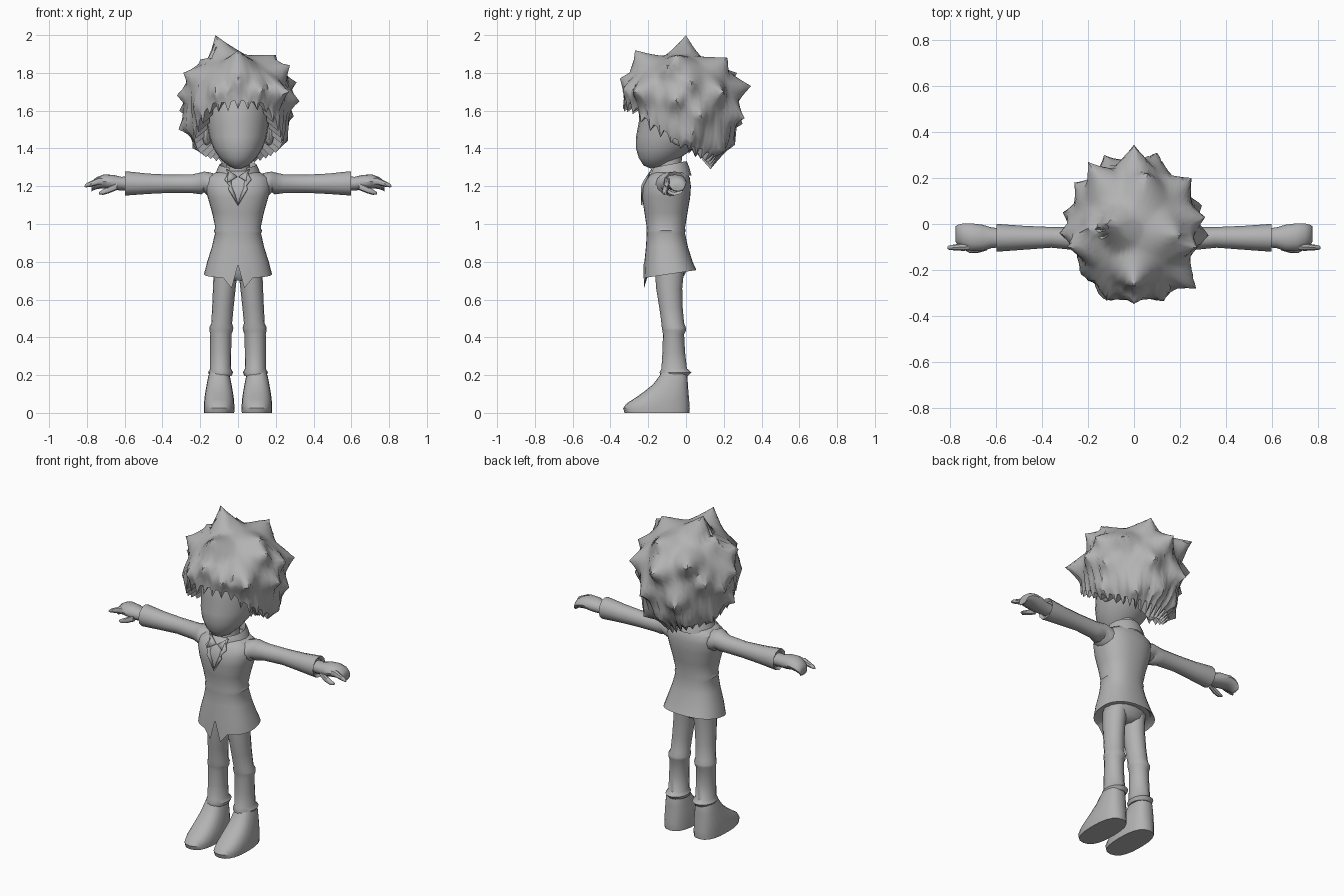
import bpy, bmesh, math
from mathutils import Vector

grey = bpy.data.materials.new("plain_grey")
grey.diffuse_color = (0.45, 0.45, 0.45, 1)


def finish(name, bm, angle=40):
    bmesh.ops.remove_doubles(bm, verts=bm.verts, dist=0.0005)
    bmesh.ops.recalc_face_normals(bm, faces=bm.faces)
    me = bpy.data.meshes.new(name)
    bm.to_mesh(me)
    bm.free()
    me.materials.append(grey)
    ob = bpy.data.objects.new(name, me)
    bpy.context.collection.objects.link(ob)
    bpy.ops.object.select_all(action='DESELECT')
    ob.select_set(True)
    bpy.context.view_layer.objects.active = ob
    bpy.ops.object.shade_smooth_by_angle(angle=math.radians(angle))
    return ob


def skin(bm, rings, caps=(True, True)):
    vs = [[bm.verts.new(p) for p in r] for r in rings]
    n = len(vs[0])
    for a, b in zip(vs, vs[1:]):
        for i in range(n):
            bm.faces.new((a[i], a[(i + 1) % n], b[(i + 1) % n], b[i]))
    for ring, on in ((vs[0], caps[0]), (vs[-1], caps[1])):
        if on:
            bm.faces.new(ring)


def sp(v, e):
    return math.copysign(abs(v) ** e, v)


def ring_z(z, cx, x, y0, y1, n=16, e=1.0):
    """Horizontal ring at height z, half width x, reaching from y0 to y1."""
    return [Vector((cx + x * sp(math.sin(2 * math.pi * i / n), e),
                    (y0 + y1) / 2 - (y1 - y0) / 2 * sp(math.cos(2 * math.pi * i / n), e), z))
            for i in range(n)]


def ring_x(x, cy, cz, ry, rz, n=12):
    return [Vector((x, cy + ry * math.cos(2 * math.pi * i / n),
                    cz + rz * math.sin(2 * math.pi * i / n))) for i in range(n)]


def column(name, rows, cx=0, n=16, e=1.0, lean=0.0):
    bm = bmesh.new()
    skin(bm, [ring_z(z, cx - lean * max(0, z - .4), x, y0, y1, n, e) for z, x, y0, y1 in rows])
    return finish(name, bm)


def limb(name, rows, s, n=12):
    bm = bmesh.new()
    skin(bm, [ring_x(s * r[0], *r[1:], n) for r in rows])
    return finish(name, bm)


# head and neck
column("head", [(1.295, .02, -.19, -.13), (1.31, .055, -.225, -.09), (1.35, .098, -.25, -.03),
                (1.40, .13, -.265, .04), (1.46, .152, -.265, .1), (1.54, .165, -.25, .14),
                (1.64, .17, -.25, .16), (1.74, .14, -.2, .13)], n=24)
column("neck", [(1.18, .075, -.17, -.02), (1.26, .065, -.165, -.03), (1.36, .06, -.16, -.02)])

# jacket with a notched front hem
N = 32
rows = [(.735, .18, -.225, .055), (.80, .163, -.22, .035), (.88, .138, -.212, .01),
        (.95, .122, -.208, -.005), (.965, .127, -.21, -.003), (.98, .12, -.208, -.005),
        (1.06, .137, -.22, .008), (1.14, .16, -.232, .022), (1.20, .175, -.228, .026),
        (1.245, .165, -.205, .02), (1.272, .12, -.18, .005), (1.28, .08, -.165, -.02)]
rings = [ring_z(z, 0, x, y0, y1, N, .85) for z, x, y0, y1 in rows]
for p in rings[0]:
    p.z += .15 * (p.y + .085)
rings[0][0].z = .785
for i in (1, -1):
    rings[0][i].z = .66
    rings[0][i].x *= .75
bm = bmesh.new()
under = [Vector((p.x * .85, -.085 + (p.y + .085) * .85, max(p.z, .72) + .02)) for p in rings[0]]
skin(bm, [under] + rings)
finish("jacket", bm)
column("hips", [(.70, .05, -.14, -.04), (.725, .125, -.16, -.01), (.77, .14, -.17, .01),
                (.85, .11, -.17, -.02)])

# standing collar, open at the front
bm = bmesh.new()
rows = []
for z, r in ((1.24, .098), (1.29, .088), (1.325, .098), (1.295, .112), (1.25, .125)):
    row = []
    for i in range(15):
        a = math.radians(28 + i * 304 / 14)
        drop = -.03 * math.cos(a)
        row.append(bm.verts.new((r * math.sin(a), -.09 - r * .95 * math.cos(a), z + drop * .6 - .01)))
    rows.append(row)
for a, b in zip(rows, rows[1:]):
    for i in range(14):
        bm.faces.new((a[i], a[i + 1], b[i + 1], b[i]))
finish("collar", bm)


def plate(name, pts, thick=.008):
    bm = bmesh.new()
    bm.faces.new([bm.verts.new(p) for p in pts])
    ob = finish(name, bm)
    m = ob.modifiers.new("thickness", 'SOLIDIFY')
    m.thickness = thick
    m.offset = 0


for s, side in ((1, "left"), (-1, "right")):
    # lapel and shirt point
    plate(side + "_lapel", [(0, -.235, 1.10), (s * .05, -.235, 1.185), (s * .045, -.232, 1.205),
                            (s * .07, -.217, 1.235), (s * .05, -.19, 1.275), (s * .03, -.22, 1.2)])
    plate(side + "_shirt_point", [(s * .005, -.205, 1.25), (s * .06, -.18, 1.29),
                                  (s * .055, -.222, 1.22)])
    # trouser leg with knee and ankle folds
    column(side + "_leg", [(.76, .064, -.165, -.01), (.66, .06, -.158, -.02), (.56, .057, -.142, -.018),
                           (.475, .055, -.13, -.01), (.45, .064, -.128, .0), (.435, .062, -.125, .0),
                           (.415, .056, -.122, -.01), (.32, .056, -.125, -.005), (.235, .055, -.13, .005),
                           (.215, .066, -.14, .028), (.195, .058, -.135, .01)], cx=s * .092, lean=s * .075)
    # shoe
    column(side + "_shoe", [(.22, .05, -.125, .0), (.19, .058, -.145, .008), (.15, .066, -.175, .01),
                            (.11, .073, -.225, .013), (.075, .078, -.275, .016), (.05, .08, -.315, .018),
                            (.025, .081, -.333, .02), (.0, .08, -.325, .018)], cx=s * .1, n=20, e=.8)
    # sleeve with shoulder fold and cuff
    limb(side + "_sleeve", [(.10, -.09, 1.195, .08, .065), (.16, -.085, 1.212, .075, .064),
                            (.18, -.08, 1.222, .068, .055), (.195, -.075, 1.215, .062, .058),
                            (.24, -.065, 1.213, .05, .05), (.36, -.058, 1.213, .045, .048),
                            (.48, -.06, 1.213, .052, .054), (.59, -.06, 1.215, .06, .064),
                            (.598, -.06, 1.215, .06, .064), (.585, -.06, 1.215, .045, .048)], s)
    # hand with curled fingers, pointing finger and thumb
    limb(side + "_hand", [(.57, -.06, 1.213, .04, .038), (.62, -.06, 1.214, .045, .036),
                          (.66, -.06, 1.22, .057, .04), (.71, -.057, 1.225, .06, .037),
                          (.745, -.05, 1.218, .052, .032), (.768, -.046, 1.205, .042, .028),
                          (.776, -.044, 1.19, .034, .016), (.772, -.044, 1.18, .03, .008)], s)
    limb(side + "_pointing_finger", [(.69, -.095, 1.225, .016, .02), (.74, -.1, 1.226, .017, .02),
                                     (.78, -.102, 1.212, .013, .015), (.805, -.103, 1.204, .009, .01),
                                     (.812, -.103, 1.2, .004, .004)], s, 8)
    limb(side + "_thumb", [(.64, -.1, 1.2, .015, .02), (.68, -.11, 1.182, .016, .018),
                           (.715, -.112, 1.168, .014, .014), (.735, -.108, 1.163, .006, .006)], s, 8)
    # ear
    bm = bmesh.new()
    bmesh.ops.create_uvsphere(bm, u_segments=12, v_segments=8, radius=1)
    for v in bm.verts:
        v.co = Vector((s * .165 + v.co.x * .025, -.04 + v.co.y * .045, 1.475 + v.co.z * .06))
    finish(side + "_ear", bm)

# hair: a rounded cap whose hem height depends on direction, pulled out into pointed locks
C = Vector((0, -.03, 1.63))
RX, RY, UP, DOWN = .262, .295, .27, .36
HEM = [(0, 1.635), (32, 1.625), (48, 1.55), (62, 1.50), (90, 1.43), (110, 1.39), (140, 1.36), (180, 1.34)]
TIPS = [(-.12, 0, 2.0), (0, -.27, 1.92), (.2, -.05, 1.895), (.275, -.1, 1.84), (.31, .03, 1.75),
        (.325, -.05, 1.65), (.295, .08, 1.57), (.265, .02, 1.44), (.27, -.28, 1.70), (-.2, -.02, 1.87),
        (-.29, -.1, 1.80), (-.325, -.04, 1.68), (-.31, .05, 1.60), (-.315, -.03, 1.50), (-.24, .08, 1.40),
        (-.23, -.22, 1.62), (-.2, .27, 1.80), (0, .345, 1.73), (.25, .2, 1.70), (.1, .31, 1.56),
        (-.13, .3, 1.53), (0, .26, 1.42), (.15, .2, 1.38), (-.14, .2, 1.39), (0, .13, 1.29),
        (.06, .22, 1.88), (-.26, .18, 1.66), (0, -.35, 1.77), (-.12, -.335, 1.70), (.13, -.335, 1.71)]


def cap_point(a, z, k):
    t = min(1, abs(z - C.z) / (UP if z > C.z else DOWN))
    r = (1 - t ** 2.3) ** .5 * k
    return Vector((RX * r * math.sin(a), C.y - RY * r * math.cos(a), z))


def hem_at(deg):
    for (d0, z0), (d1, z1) in zip(HEM, HEM[1:]):
        if d0 <= deg <= d1:
            return z0 + (z1 - z0) * (deg - d0) / (d1 - d0)


COLS, STEPS = 96, 22
rings = [[] for _ in range(STEPS + 1)]
for i in range(COLS):
    a = 2 * math.pi * i / COLS
    deg = abs((math.degrees(a) + 180) % 360 - 180)
    point = i % 3 == 0
    z1 = hem_at(deg) + (-.045 * (.6 + .4 * math.sin(i * 2.1)) if point else .018)
    top = C.z + UP - .002
    for j in range(STEPS + 1):
        u = j / STEPS
        z = top - (top - z1) * (1 - math.cos(u * math.pi / 2)) ** .9
        rings[j].append(cap_point(a, z, .985 + (.05 * u ** 4 if point else 0)))

# pull the cap towards each lock tip
every = [p.copy() for r in rings for p in r]
locks = []
for t in TIPS:
    tip = Vector(t)
    d = tip - C
    k = 1 / math.sqrt((d.x / RX) ** 2 + (d.y / RY) ** 2 + (d.z / (UP if d.z > 0 else DOWN)) ** 2)
    root = C + d * k + Vector((0, 0, .03 if tip.z < 1.86 else 0))
    root = min(every, key=lambda p: (p - root).length)
    locks.append((root, tip - root))
for r in rings:
    for p in r:
        q = p.copy()
        w, pull = max((max(0, 1 - (q - root).length / .12) ** 1.5, n)
                      for n, (root, _) in enumerate(locks))
        p += locks[pull][1] * w
# turned-in underside
rings.append([Vector((p.x * .72, C.y + (p.y - C.y) * .72, p.z + .05)) for p in rings[-1]])
bm = bmesh.new()
skin(bm, rings, (True, False))
finish("hair", bm, 40)
